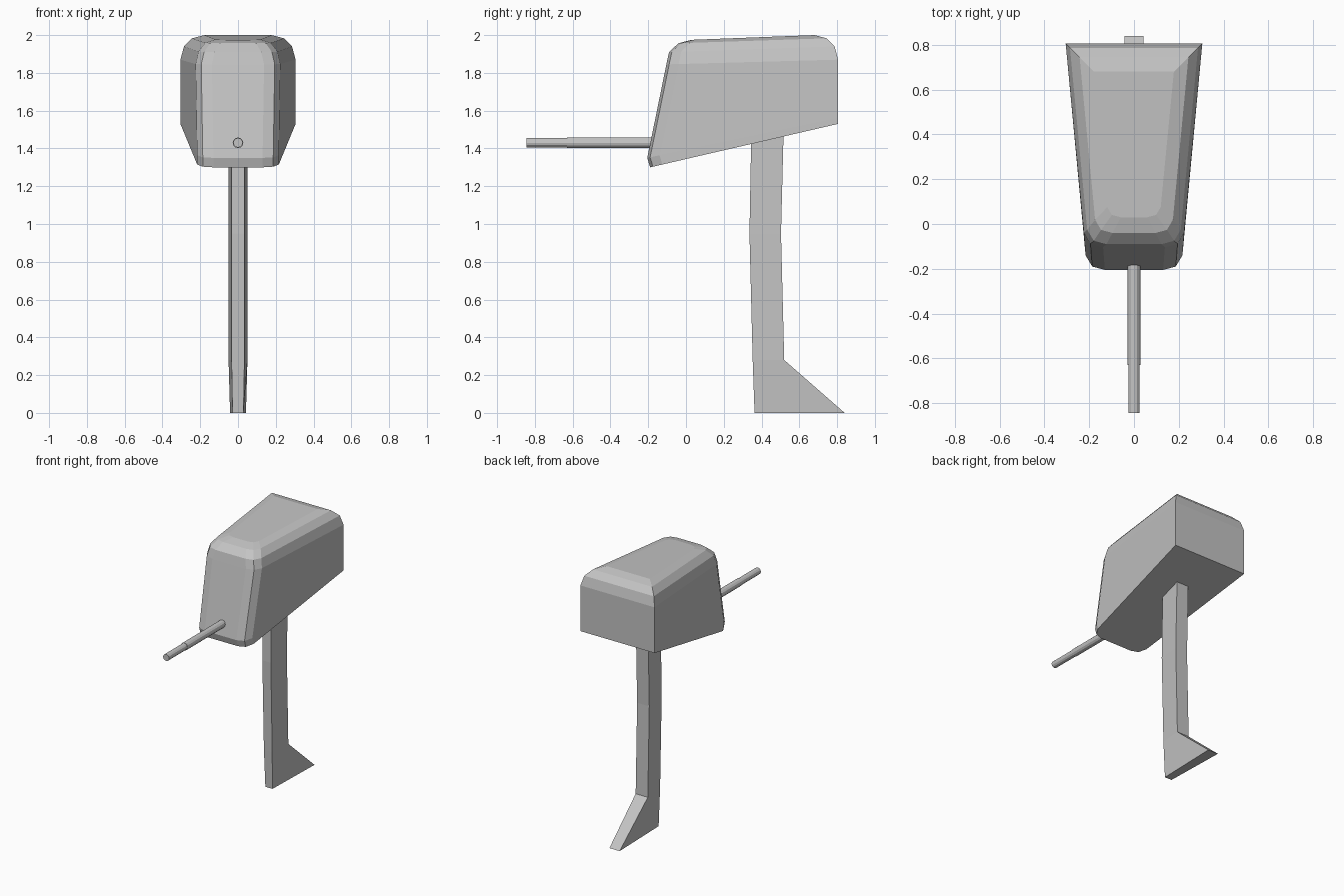
import bpy
import bmesh
from math import pi
from mathutils import Matrix, Vector

cube = bpy.data.objects.get("Cube")
if cube:
    bpy.data.objects.remove(cube, do_unlink=True)

# Single plain grey
GREY = (0.55, 0.55, 0.55, 1)
grey = bpy.data.materials.new("plain grey")
grey.use_nodes = True
grey.diffuse_color = GREY
grey.node_tree.nodes["Principled BSDF"].inputs["Base Color"].default_value = GREY


def finish(bm, name):
    bmesh.ops.recalc_face_normals(bm, faces=bm.faces[:])
    mesh = bpy.data.meshes.new(name)
    bm.to_mesh(mesh)
    bm.free()
    mesh.materials.append(grey)
    obj = bpy.data.objects.new(name, mesh)
    bpy.context.collection.objects.link(obj)
    return obj


def loft(name, rings):
    """Skin closed rings of equal length and cap both ends."""
    bm = bmesh.new()
    loops = [[bm.verts.new(p) for p in ring] for ring in rings]
    for a, b in zip(loops, loops[1:]):
        for i in range(len(a)):
            j = (i + 1) % len(a)
            bm.faces.new((a[i], a[j], b[j], b[i]))
    bm.faces.new(loops[0])
    bm.faces.new(loops[-1])
    return finish(bm, name)


def housing_ring(y_front, y_back, z_front, z_back, w_front, w_back, cut=1.0):
    """Tapered plan outline, square at the back, rounded at the front corners."""
    def point(inset, setback):
        y = y_front + setback * cut
        t = (y - y_front) / (y_back - y_front)
        x = w_front + (w_back - w_front) * t - inset * cut
        return Vector((x, y, z_front + (z_back - z_front) * t))
    half = [Vector((w_back, y_back, z_back)),
            point(0, 0.065), point(0.025, 0.015), point(0.08, 0)]
    return half + [Vector((-p.x, p.y, p.z)) for p in reversed(half)]


# Housing: sloping base, leaning front, rounded top
loft("housing", [
    housing_ring(-0.19, 0.805, 1.3, 1.53, 0.21, 0.305),
    housing_ring(-0.205, 0.805, 1.35, 1.56, 0.21, 0.305),
    housing_ring(-0.104, 0.805, 1.845, 1.87, 0.218, 0.305),
    housing_ring(-0.09, 0.787, 1.91, 1.94, 0.203, 0.286),
    housing_ring(-0.04, 0.745, 1.957, 1.983, 0.168, 0.243, 0.9),
    housing_ring(0.03, 0.68, 1.975, 2.0, 0.115, 0.178, 0.7),
])


# Leg: bowed post, narrower in front, with a foot flaring backward
def leg_ring(z, y_front, y_back, w_front, w_back):
    return [(-w_front, y_front, z), (w_front, y_front, z),
            (w_back, y_back, z), (-w_back, y_back, z)]


loft("leg_and_foot", [
    leg_ring(0, 0.363, 0.84, 0.029, 0.042),
    leg_ring(0.28, 0.353, 0.52, 0.034, 0.05),
    leg_ring(0.95, 0.336, 0.503, 0.035, 0.05),
    leg_ring(1.5, 0.346, 0.517, 0.035, 0.05),
])


# Rod: thicker base and slimmer tip
def rod(name, y0, y1, radius):
    bm = bmesh.new()
    bmesh.ops.create_cone(
        bm, cap_ends=True, segments=12, radius1=radius, radius2=radius,
        depth=y1 - y0,
        matrix=Matrix.Translation((0, (y0 + y1) / 2, 1.43)) @ Matrix.Rotation(pi / 2, 4, "X"))
    finish(bm, name)


rod("rod_base", -0.63, -0.1, 0.028)
rod("rod_tip", -0.845, -0.63, 0.025)
